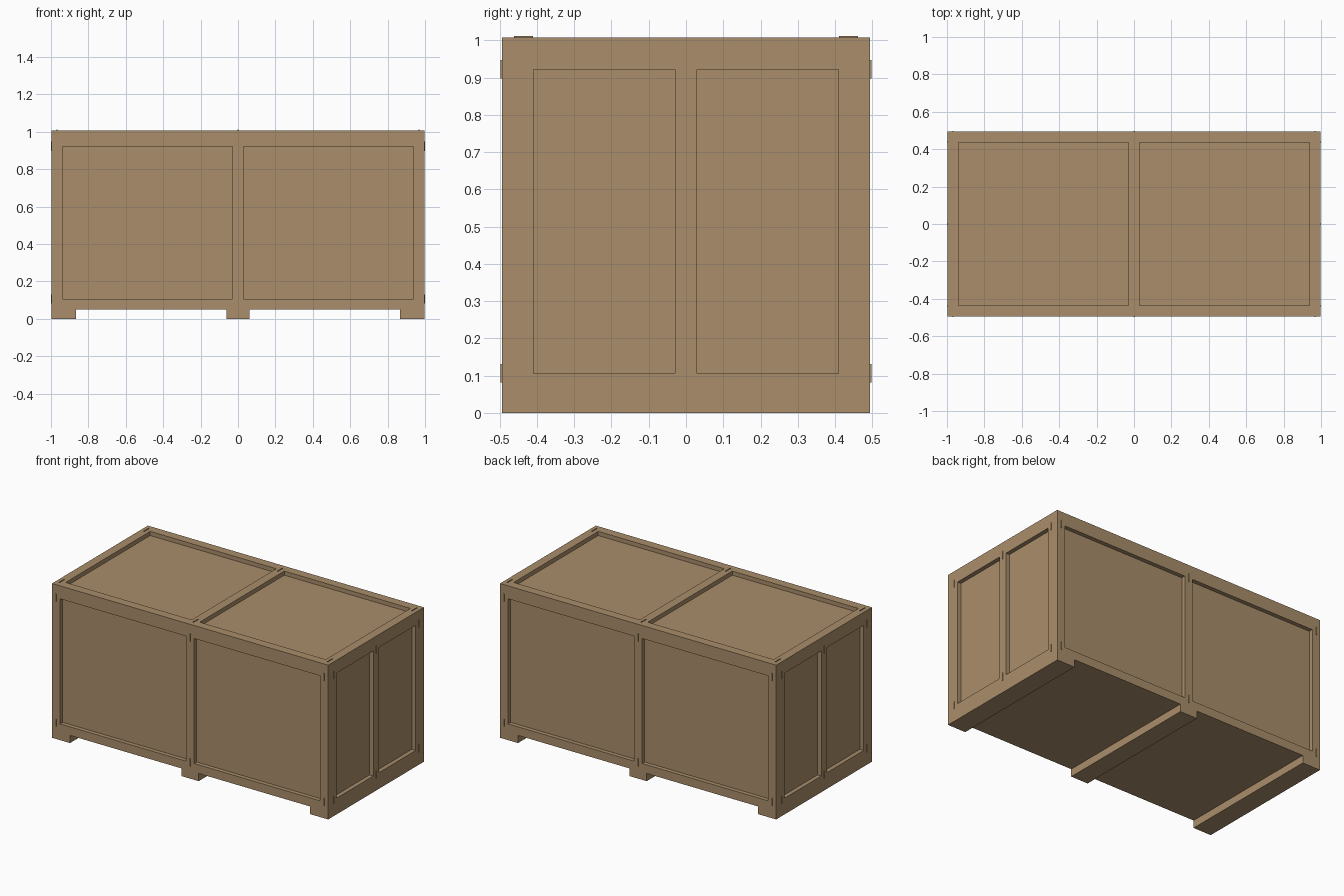
import bpy

if "Cube" in bpy.data.objects:
    bpy.data.objects.remove(bpy.data.objects["Cube"])

wood = bpy.data.materials.new("plywood")
wood.diffuse_color = (0.40, 0.27, 0.145, 1)
wood.use_nodes = True
wood.node_tree.nodes["Principled BSDF"].inputs["Base Color"].default_value = wood.diffuse_color

X, Y = 0.997, 0.494            # outer half length and half depth
T, W = 0.027, 0.058            # batten thickness and width
Z0, Z1, ZT = 0.05, 0.98, 1.007  # floor, top of walls, top of lid
XI, YI = X - T, Y - T          # outer faces of the recessed panels
P = 0.02                       # panel thickness
S_LEN, S_WID, S_OUT = 0.05, 0.004, 0.004  # staples over the joints


def box(name, x, y, z):
    """Box from (min, max) ranges."""
    v = [(a, b, c) for a in x for b in y for c in z]
    f = [(0, 1, 3, 2), (4, 6, 7, 5), (0, 4, 5, 1),
         (2, 3, 7, 6), (0, 2, 6, 4), (1, 5, 7, 3)]
    mesh = bpy.data.meshes.new(name)
    mesh.from_pydata(v, [], f)
    mesh.materials.append(wood)
    ob = bpy.data.objects.new(name, mesh)
    bpy.context.collection.objects.link(ob)
    return ob


def span(c, w):
    return (c - w / 2, c + w / 2)


def side(s, a, b):
    return tuple(sorted((s * a, s * b)))


# Skids under the crate
for c in (-X + 0.065, 0, X - 0.065):
    box("skid", span(c, 0.13 if c else 0.124), (-Y, Y), (0, Z0))

# Floor and lid panels
box("floor_panel", (-XI, XI), (-YI, YI), (Z0, Z0 + P))
box("lid_panel", (-XI, XI), (-YI, YI), (Z1 - P, Z1))

rails = {"bottom": (Z0, Z0 + W - 0.002), "top": (Z1 - W, Z1)}
joints = (rails["bottom"][1], rails["top"][0])

for s, long_name, end_name in ((-1, "front", "left"), (1, "back", "right")):
    # Long walls: panel, rails, posts
    fy = side(s, YI, Y)
    box(long_name + "_panel", (-XI, XI), side(s, YI - P, YI), (Z0, Z1))
    for n, z in rails.items():
        box(f"{long_name}_{n}_rail", (-X, X), fy, z)
    for c in (-X + W / 2, 0, X - W / 2):
        box(long_name + "_post", span(c, W), fy, joints)
        for z in joints:
            box(long_name + "_staple", span(c, S_WID),
                side(s, Y - 0.005, Y + S_OUT), span(z, S_LEN))

    # End walls: panel, rails, posts set between the long walls
    ex = side(s, XI, X)
    box(end_name + "_panel", side(s, XI - P, XI), (-YI, YI), (Z0, Z1))
    for n, z in rails.items():
        box(f"{end_name}_{n}_rail", ex, (-YI, YI), z)
    for c in (-YI + W / 2, 0, YI - W / 2):
        box(end_name + "_post", ex, span(c, W), joints)
        for z in joints:
            box(end_name + "_staple", side(s, X - 0.005, X + S_OUT),
                span(c, S_WID), span(z, S_LEN))

    # Lid frame long rails
    box(long_name + "_lid_rail", (-X, X), side(s, Y - W, Y), (Z1, ZT))

# Lid cross battens with their staples
for c in (-X + W / 2, 0, X - W / 2):
    box("lid_batten", span(c, W), (-Y + W, Y - W), (Z1, ZT))
    for s in (-1, 1):
        box("lid_staple", span(c, S_WID), span(s * (Y - W), S_LEN),
            (ZT - 0.005, ZT + S_OUT))
